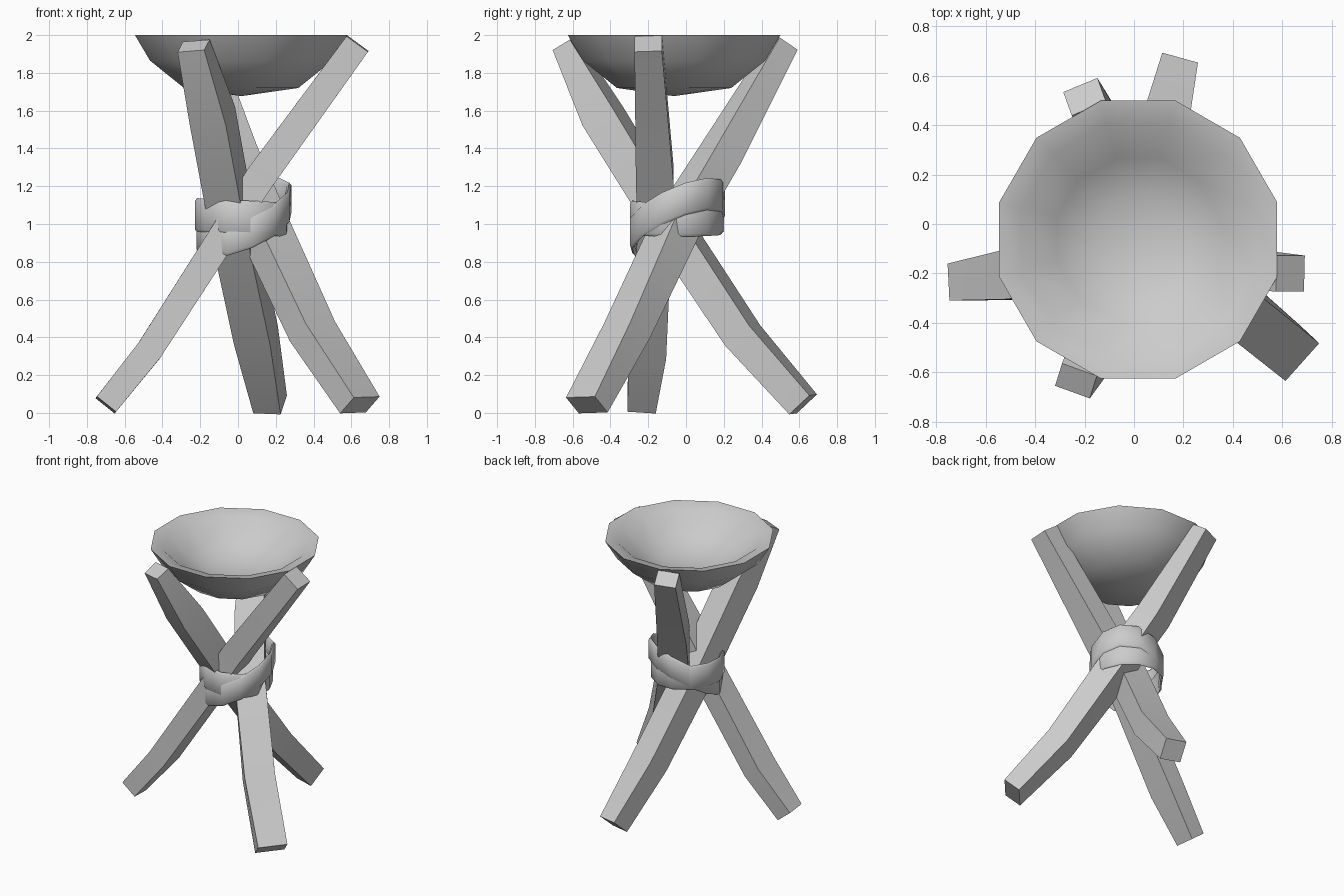
import bpy, bmesh, math
from mathutils import Vector

cube = bpy.data.objects.get("Cube")
if cube:
    bpy.data.objects.remove(cube)

grey = bpy.data.materials.new("plain_grey")
grey.use_nodes = True
grey.diffuse_color = (0.6, 0.6, 0.6, 1)
grey.node_tree.nodes["Principled BSDF"].inputs["Base Color"].default_value = (0.6, 0.6, 0.6, 1)


def finish(name, bm, angle=30):
    """Turn a bmesh into a shaded, coloured object."""
    bmesh.ops.remove_doubles(bm, verts=bm.verts, dist=0.0005)
    bmesh.ops.recalc_face_normals(bm, faces=bm.faces)
    mesh = bpy.data.meshes.new(name)
    bm.to_mesh(mesh)
    bm.free()
    mesh.materials.append(grey)
    ob = bpy.data.objects.new(name, mesh)
    bpy.context.collection.objects.link(ob)
    bpy.ops.object.select_all(action='DESELECT')
    ob.select_set(True)
    bpy.context.view_layer.objects.active = ob
    bpy.ops.object.shade_smooth_by_angle(angle=math.radians(angle))


def bridge(bm, rings, closed=False):
    """Skin a list of equal rings of vertices."""
    pairs = list(zip(rings, rings[1:]))
    if closed:
        pairs.append((rings[-1], rings[0]))
    for a, b in pairs:
        n = len(a)
        for i in range(n):
            j = (i + 1) % n
            bm.faces.new((a[i], a[j], b[j], b[i]))


def leg(name, side_top, side_foot, stations):
    """Bent square beam; each station is x, y, z, width, depth."""
    bm = bmesh.new()
    pts = [Vector(s[:3]) for s in stations]
    last = len(pts) - 1
    rings = []
    for i, s in enumerate(stations):
        along = (pts[min(i + 1, last)] - pts[max(i - 1, 0)]).normalized()
        side = Vector(side_top).lerp(Vector(side_foot), i / last)
        side = (side - along * side.dot(along)).normalized()
        up = along.cross(side)
        w, d = s[3] / 2, s[4] / 2
        rings.append([bm.verts.new(pts[i] + side * w * a + up * d * b)
                      for a, b in ((-1, -1), (1, -1), (1, 1), (-1, 1))])
    bridge(bm, rings)
    bm.faces.new(rings[0])
    bm.faces.new(rings[-1])
    finish(name, bm)


# Three crossed legs, listed from top to foot
leg("front_to_back_leg", (0.95, -0.3, 0), (0.95, -0.3, 0), [
    (-0.235, -0.635, 1.943, 0.15, 0.11), (-0.135, -0.44, 1.57, 0.2, 0.19),
    (-0.03, -0.09, 1.0, 0.2, 0.18), (0.095, 0.3, 0.41, 0.2, 0.17),
    (0.17, 0.62, 0.045, 0.15, 0.15)])
leg("side_to_side_leg", (0, 1, 0), (0, 1, 0), [
    (0.633, -0.2, 1.955, 0.145, 0.14), (0.12, -0.165, 1.25, 0.2, 0.16),
    (-0.04, -0.165, 1.0, 0.18, 0.15), (-0.47, -0.205, 0.33, 0.2, 0.14),
    (-0.7, -0.235, 0.042, 0.15, 0.13)])
leg("diagonal_leg", (0.94, 0.34, 0), (0.68, 0.73, 0), [
    (-0.2, 0.515, 1.95, 0.15, 0.12), (-0.022, 0.183, 1.37, 0.2, 0.17),
    (0.13, -0.045, 1.0, 0.21, 0.18), (0.395, -0.315, 0.43, 0.21, 0.16),
    (0.645, -0.525, 0.042, 0.205, 0.13)])

# Twelve-sided bowl, turned from a profile running outside to inside
bm = bmesh.new()
profile = [(0, 1.677), (0.313, 1.72), (0.5, 1.865), (0.5825, 2.0),
           (0.49, 1.98), (0.34, 1.85), (0.18, 1.785), (0, 1.77)]
rings = []
for r, z in profile:
    ring = []
    for k in range(12):
        t = math.radians(15 + 30 * k)
        ring.append(bm.verts.new((0.017 + r * math.cos(t), -0.063 + r * math.sin(t), z)))
    rings.append(ring)
bridge(bm, rings)
bmesh.ops.dissolve_degenerate(bm, dist=0.0005, edges=bm.edges)
finish("bowl", bm, 60)


def strap(name, radius, centre, z_mid, tilt, high_side, height):
    """Closed ribbon around the crossing, rising toward high_side."""
    bm = bmesh.new()
    rings = []
    for k in range(12):
        t = math.radians(30 * k + 10)
        z = z_mid + tilt * math.cos(t - math.radians(high_side))
        ring = []
        for r, h in ((0, -0.5), (0.012, -0.42), (0.012, 0.42),
                     (0, 0.5), (-0.012, 0.42), (-0.012, -0.42)):
            ring.append(bm.verts.new((centre[0] + (radius + r) * math.cos(t),
                                      centre[1] + (radius + r) * math.sin(t),
                                      z + h * height)))
        rings.append(ring)
    bridge(bm, rings, closed=True)
    finish(name, bm, 50)


# Two bindings, one nearly level and one slanting across it
strap("level_strap", 0.24, (0.02, -0.048), 1.035, 0.012, 180, 0.18)
strap("slanting_strap", 0.243, (0.032, -0.045), 1.035, 0.125, 48, 0.17)
